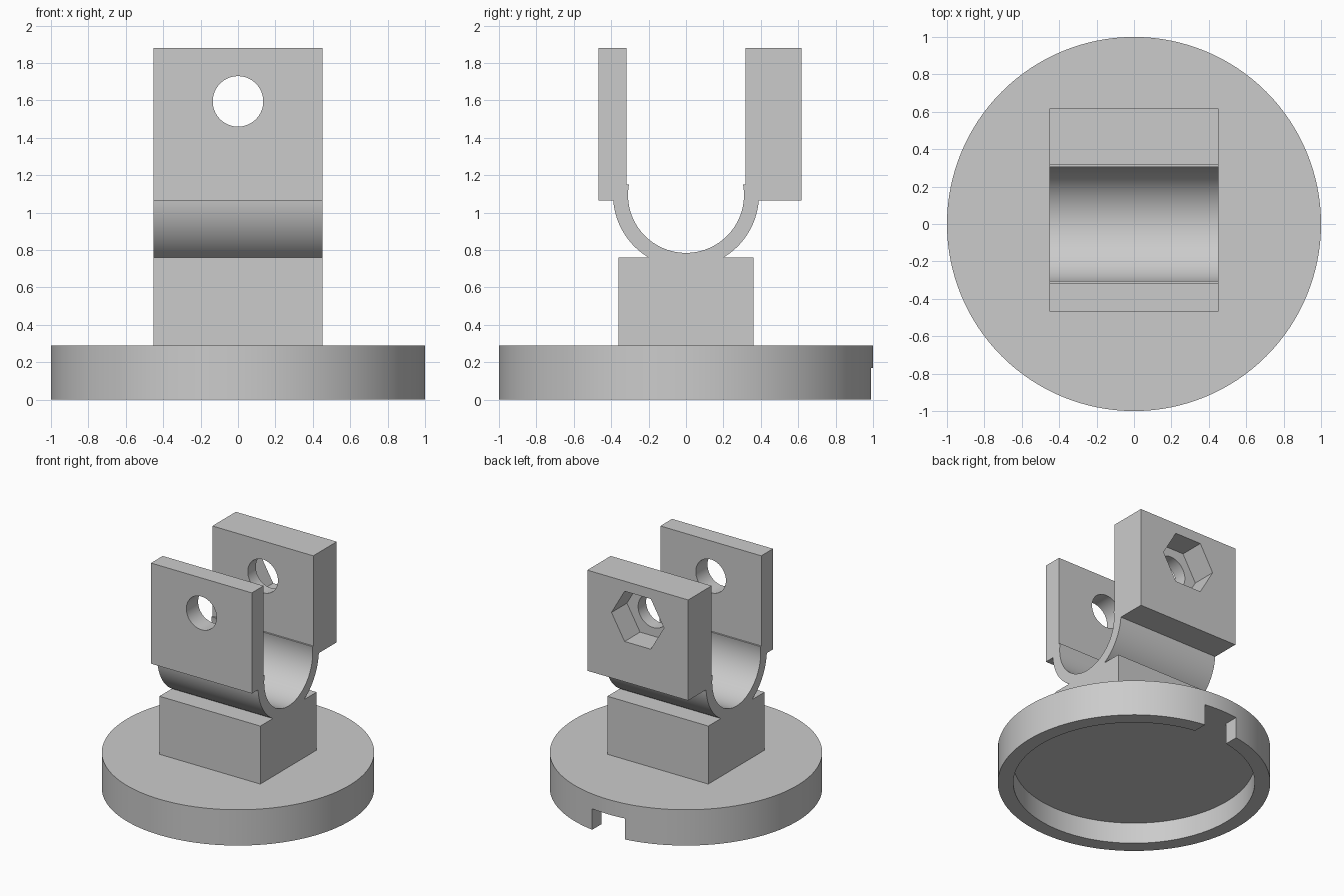
import bpy, bmesh
from math import sin, cos, asin, sqrt, pi, radians

cube = bpy.data.objects.get("Cube")
if cube:
    bpy.data.objects.remove(cube, do_unlink=True)

grey = bpy.data.materials.new("light grey plastic")
grey.use_nodes = True
colour = (0.6, 0.6, 0.6, 1)
grey.diffuse_color = colour
grey.node_tree.nodes["Principled BSDF"].inputs["Base Color"].default_value = colour


def prism(name, outline, axis, start, end):
    """Extrude a closed outline along x, y or z."""
    place = {"x": lambda a, b, t: (t, a, b),
             "y": lambda a, b, t: (a, t, b),
             "z": lambda a, b, t: (a, b, t)}[axis]
    bm = bmesh.new()
    rings = [[bm.verts.new(place(a, b, t)) for a, b in outline] for t in (start, end)]
    low, high = rings
    bm.faces.new(low)
    bm.faces.new(high)
    for i in range(len(outline)):
        j = (i + 1) % len(outline)
        bm.faces.new((low[i], low[j], high[j], high[i]))
    bmesh.ops.recalc_face_normals(bm, faces=bm.faces)
    mesh = bpy.data.meshes.new(name)
    bm.to_mesh(mesh)
    bm.free()
    mesh.materials.append(grey)
    obj = bpy.data.objects.new(name, mesh)
    bpy.context.collection.objects.link(obj)
    return obj


def arc(radius, start, end, steps, height=0.0):
    return [(radius * cos(start + (end - start) * i / steps),
             height + radius * sin(start + (end - start) * i / steps))
            for i in range(steps + 1)]


def circle(radius, sides, height=0.0):
    return arc(radius, 0, 2 * pi, sides, height)[:-1]


def activate(obj):
    bpy.ops.object.select_all(action="DESELECT")
    obj.select_set(True)
    bpy.context.view_layer.objects.active = obj


def cut(obj, cutter):
    cutter.hide_render = True
    activate(obj)
    mod = obj.modifiers.new("cut", "BOOLEAN")
    mod.operation = "DIFFERENCE"
    mod.solver = "EXACT"
    mod.object = cutter
    bpy.ops.object.modifier_apply(modifier=mod.name)
    bpy.data.objects.remove(cutter, do_unlink=True)


# Round base, hollow underneath, with a slot through the rim at the back
base_top, recess = 0.29, 0.17
base = prism("round_base", circle(1.0, 128), "z", 0, base_top)
cut(base, prism("recess_cutter", circle(0.886, 128), "z", -0.1, recess))
slot = [(-0.148, 0.7), (0.148, 0.7), (0.148, 1.1), (-0.148, 1.1)]
cut(base, prism("slot_cutter", slot, "z", -0.1, recess))

# Clamp bracket: pedestal, U-shaped cradle and two ears in one side profile
centre, inner, outer = 1.095, 0.31, 0.39
block_top, ear_low, ledge, top = 0.76, 1.065, 1.15, 1.88
neck = asin((block_top - centre) / outer)
shoulder = asin((ear_low - centre) / outer)
lip = asin((ledge - centre) / inner)
profile = [(-0.36, 0.25), (0.36, 0.25), (0.36, block_top)]
profile += arc(outer, neck, shoulder, 24, centre)
profile += [(0.618, ear_low), (0.618, top), (0.318, top), (0.318, ledge)]
profile += arc(inner, lip, -pi - lip, 64, centre)
profile += [(-0.318, ledge), (-0.318, top), (-0.468, top), (-0.468, ear_low)]
profile += arc(outer, -pi - shoulder, -pi - neck, 24, centre)
profile += [(-0.36, block_top)]
bracket = prism("clamp_bracket", profile, "x", -0.452, 0.452)

# Bolt hole through both ears and hexagonal nut pocket in the rear ear
bolt_height = 1.595
cut(bracket, prism("bolt_cutter", circle(0.135, 64, bolt_height), "y", -0.8, 0.8))
cut(bracket, prism("nut_cutter", circle(0.235, 6, bolt_height), "y", 0.42, 0.8))

for part in (base, bracket):
    activate(part)
    bpy.ops.object.shade_smooth_by_angle(angle=radians(30))
